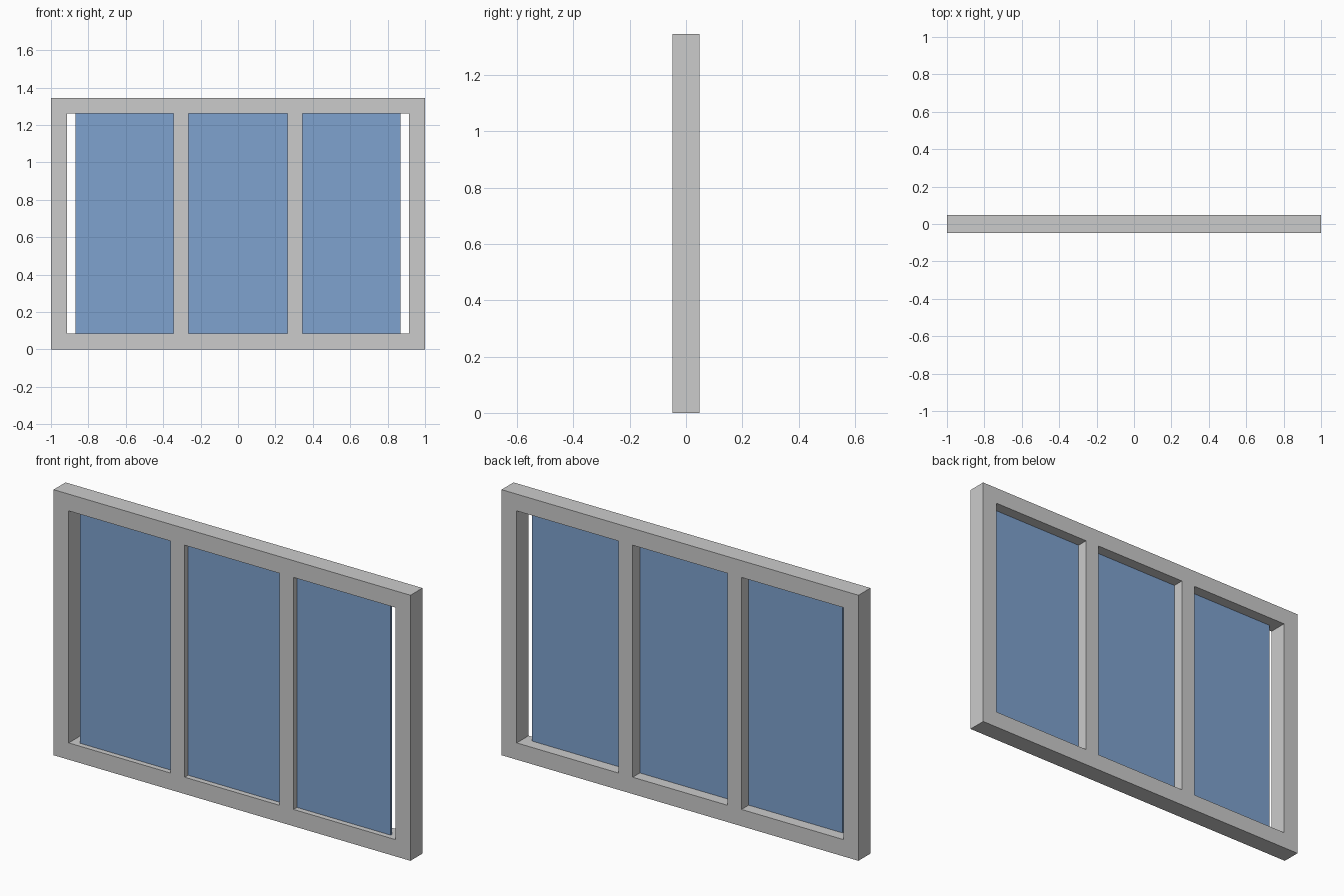
import bpy

if "Cube" in bpy.data.objects:
    bpy.data.objects.remove(bpy.data.objects["Cube"], do_unlink=True)


def make_material(name, rgb):
    mat = bpy.data.materials.new(name)
    mat.use_nodes = True
    mat.diffuse_color = (*rgb, 1)
    mat.node_tree.nodes["Principled BSDF"].inputs["Base Color"].default_value = (*rgb, 1)
    return mat


def box(name, low, high, mat):
    centre = [(a + b) / 2 for a, b in zip(low, high)]
    bpy.ops.mesh.primitive_cube_add(size=1, location=centre)
    obj = bpy.context.object
    obj.name = name
    obj.scale = [b - a for a, b in zip(low, high)]
    bpy.ops.object.transform_apply(location=False, rotation=False, scale=True)
    obj.data.materials.append(mat)
    return obj


grey = make_material("light grey frame", (0.6, 0.6, 0.6))
blue = make_material("blue glass", (0.21, 0.36, 0.62))

height, depth, bar = 1.345, 0.048, 0.085
inner = 1 - bar

# Outer frame: a rectangular ring with a solid depth
outline = [(-1, 0), (1, 0), (1, height), (-1, height)]
opening = [(-inner, bar), (inner, bar), (inner, height - bar), (-inner, height - bar)]
verts = [(x, y, z) for y in (-depth, depth) for ring in (outline, opening) for x, z in ring]
faces = []
for i in range(4):
    j = (i + 1) % 4
    faces += [(i, j, 4 + j, 4 + i), (8 + j, 8 + i, 12 + i, 12 + j),
              (j, i, 8 + i, 8 + j), (4 + i, 4 + j, 12 + j, 12 + i)]
mesh = bpy.data.meshes.new("outer_frame")
mesh.from_pydata(verts, [], faces)
mesh.materials.append(grey)
frame = bpy.data.objects.new("outer_frame", mesh)
bpy.context.collection.objects.link(frame)

# Upright bars between the panes
for side, x in (("right", -0.305), ("left", 0.305)):
    box(f"{side}_mullion", (x - 0.04, -depth, bar), (x + 0.04, depth, height - bar), grey)

# Glass set towards the front, stopping short of the side posts
for name, a, b in (("right", -0.87, -0.345), ("middle", -0.265, 0.265), ("left", 0.345, 0.87)):
    box(f"{name}_pane", (a, -0.021, bar), (b, -0.009, height - bar), blue)
